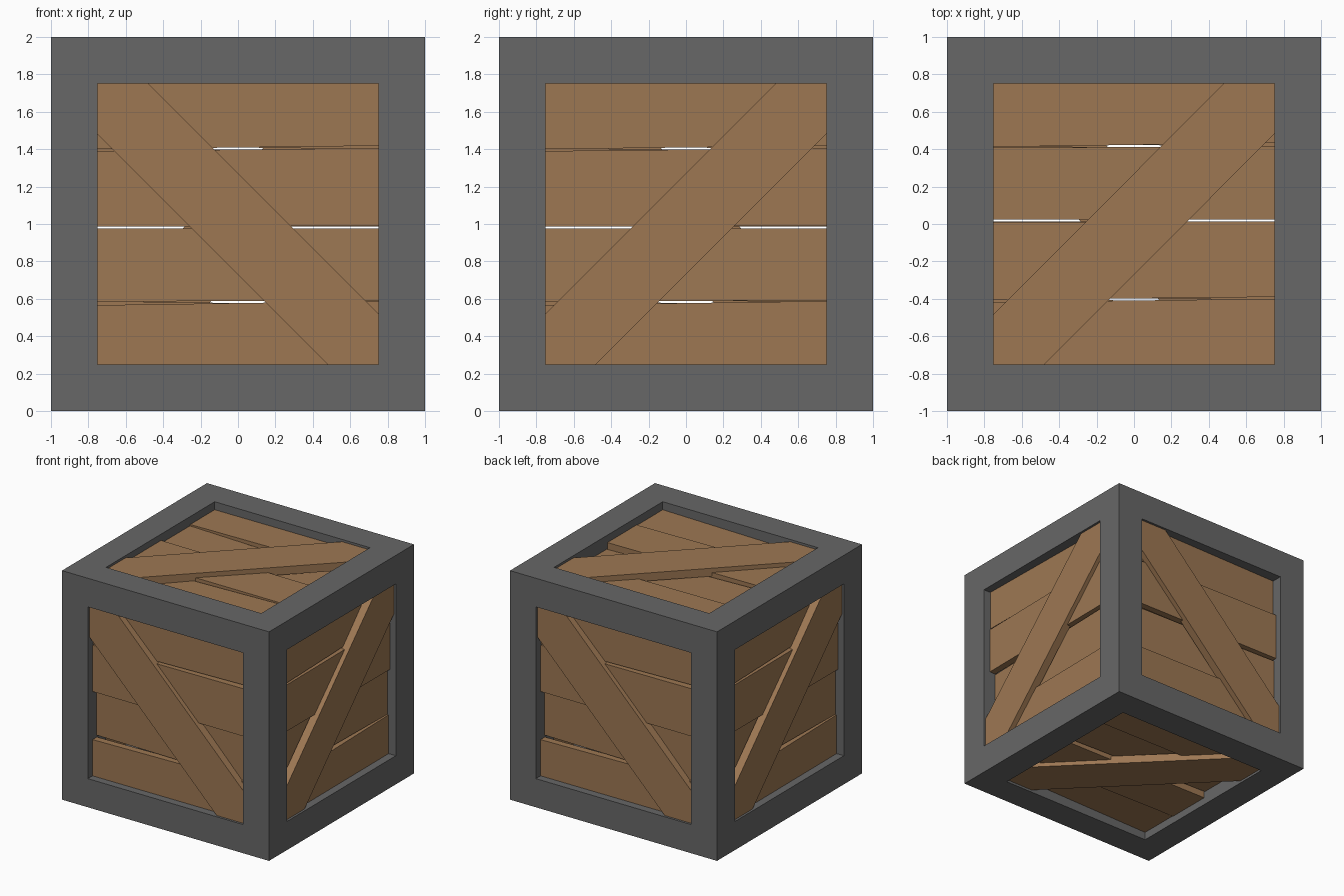
import bpy, bmesh
from mathutils import Matrix, Vector

if "Cube" in bpy.data.objects:
    bpy.data.objects.remove(bpy.data.objects["Cube"])


def material(name, rgb):
    m = bpy.data.materials.new(name)
    m.diffuse_color = (*rgb, 1)
    m.use_nodes = True
    m.node_tree.nodes["Principled BSDF"].inputs["Base Color"].default_value = m.diffuse_color
    return m


GREY = material("dark grey metal", (0.136, 0.136, 0.136))
BROWN = material("brown wood", (0.337, 0.186, 0.086))


def finish(bm, name, mat, matrix=Matrix()):
    bmesh.ops.recalc_face_normals(bm, faces=bm.faces)
    me = bpy.data.meshes.new(name)
    bm.to_mesh(me)
    bm.free()
    me.materials.append(mat)
    ob = bpy.data.objects.new(name, me)
    ob.matrix_world = matrix
    bpy.context.collection.objects.link(ob)


def slab(name, front, back, matrix):
    """Prism between two matching outlines."""
    bm = bmesh.new()
    f = [bm.verts.new(p) for p in front]
    b = [bm.verts.new(p) for p in back]
    bm.faces.new(f)
    bm.faces.new(b[::-1])
    for i in range(len(f)):
        j = (i + 1) % len(f)
        bm.faces.new((f[i], b[i], b[j], f[j]))
    finish(bm, name, BROWN, matrix)


# Frame: cube with every face inset, pushed in and opened, leaving square bars
bm = bmesh.new()
bmesh.ops.create_cube(bm, size=2, matrix=Matrix.Translation((0, 0, 1)))
panes = bm.faces[:]
bmesh.ops.inset_individual(bm, faces=panes, thickness=0.25, use_even_offset=True)
for pane in panes:
    normal = pane.normal.copy()
    wall = bmesh.ops.extrude_discrete_faces(bm, faces=[pane])["faces"][0]
    bmesh.ops.translate(bm, verts=wall.verts, vec=normal * -0.25)
    bmesh.ops.delete(bm, geom=[wall], context='FACES')
bmesh.ops.remove_doubles(bm, verts=bm.verts, dist=0.001)
finish(bm, "frame", GREY)

# Uneven planks: bottom left/right height, top left/right height, depth left/right
PLANKS = [
    (0.400, 0.418, 0.76, 0.76, 0.070, 0.095),
    (-0.014, -0.010, 0.390, 0.406, 0.065, 0.055),
    (-0.415, -0.408, -0.023, -0.024, 0.120, 0.080),
    (-0.76, -0.76, -0.434, -0.412, 0.065, 0.070),
]
W, THICK = 0.76, 0.06
# Outline of the diagonal brace, clipped to the opening
A, B = 0.75, 0.48
BRACE = [(-A, A), (-A, B), (B, -A), (A, -A), (A, -B), (-B, A)]

# Panels: right and up directions seen from outside, and brace direction
X, Y, Z = Vector((1, 0, 0)), Vector((0, 1, 0)), Vector((0, 0, 1))
SIDES = {
    "front": (X, Z, 1), "back": (-X, Z, 1),
    "right": (Y, Z, -1), "left": (-Y, Z, -1),
    "top": (-X, -Y, -1), "bottom": (X, -Y, -1),
}
for side, (u, v, flip) in SIDES.items():
    n = u.cross(v)
    # local x = right, y = up, z = outward, origin on the outer face
    mat = Matrix((u, v, n)).transposed().to_4x4()
    mat.translation = n + Z
    for i, (bl, br, tl, tr, dl, dr) in enumerate(PLANKS):
        front = [(-W, bl, -dl), (W, br, -dr), (W, tr, -dr), (-W, tl, -dl)]
        back = [(x, y, z - THICK) for x, y, z in front]
        slab(f"{side}_plank_{i + 1}", front, back, mat)
    slab(f"{side}_brace", [(x * flip, y, -0.02) for x, y in BRACE],
         [(x * flip, y, -0.09) for x, y in BRACE], mat)
